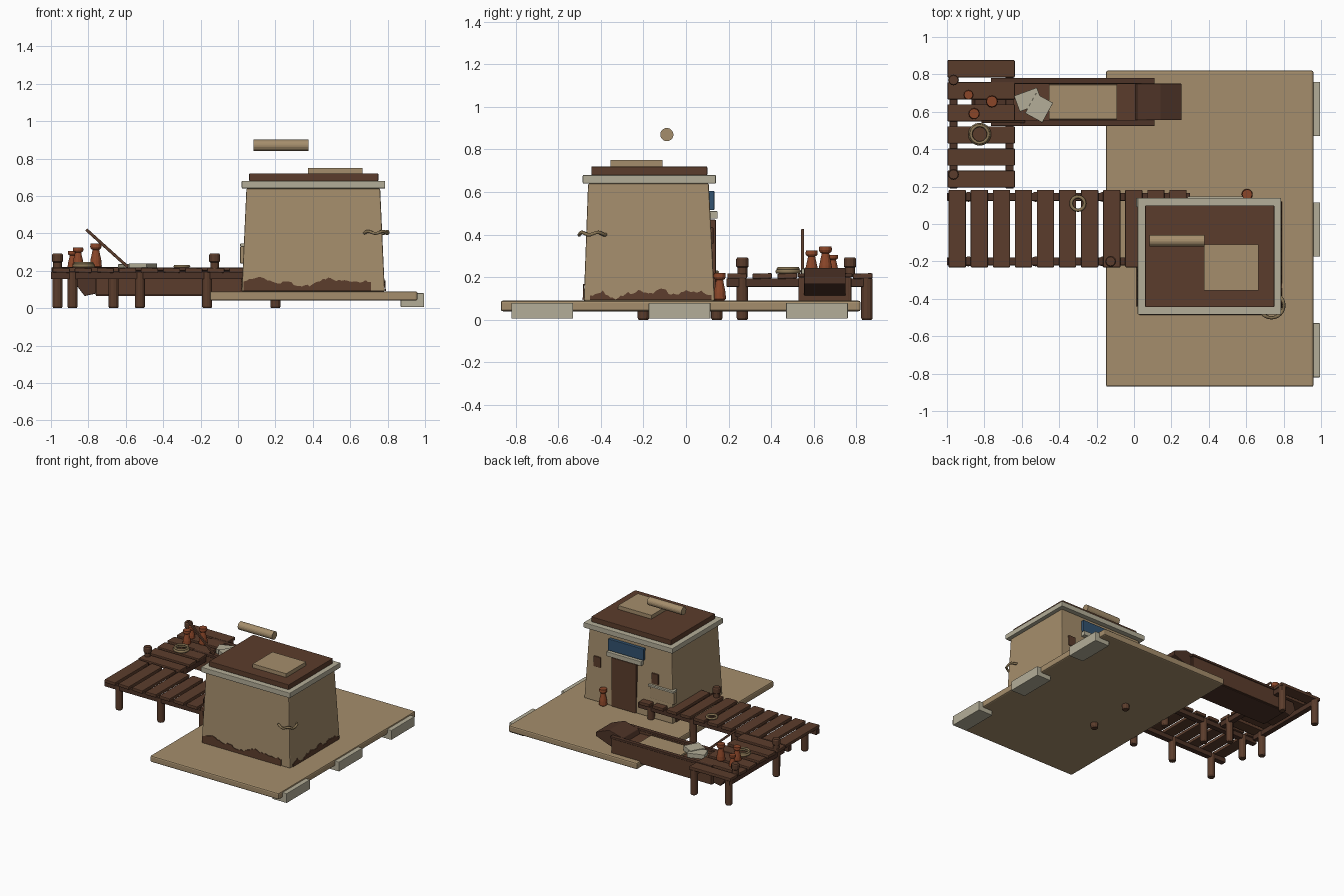
import bpy, bmesh, math, random
from mathutils import Matrix, Vector

if "Cube" in bpy.data.objects:
    bpy.data.objects.remove(bpy.data.objects["Cube"])
random.seed(4)

def mat(name, r, g, b):
    m = bpy.data.materials.new(name)
    m.diffuse_color = (r, g, b, 1)
    m.use_nodes = True
    m.node_tree.nodes["Principled BSDF"].inputs["Base Color"].default_value = m.diffuse_color
    return m

TAN = mat("sand plaster", .376, .27, .15)
STONE = mat("pale stone", .456, .423, .314)
WOOD = mat("brown wood", .105, .046, .025)
DARK = mat("dark wood", .075, .033, .02)
CLAY = mat("clay", .26, .062, .022)
BLUE = mat("faded blue", .032, .085, .16)
ROPE = mat("rope", .25, .18, .09)

def finish(name, bm, m, bevel=0, smooth=False):
    bmesh.ops.recalc_face_normals(bm, faces=bm.faces)
    me = bpy.data.meshes.new(name)
    bm.to_mesh(me)
    bm.free()
    o = bpy.data.objects.new(name, me)
    bpy.context.collection.objects.link(o)
    me.materials.append(m)
    if smooth:
        for p in me.polygons:
            p.use_smooth = True
    if bevel:
        b = o.modifiers.new("bevel", 'BEVEL')
        b.width, b.segments = bevel, 2
    return o

def box(name, x0, x1, y0, y1, z0, z1, m, bevel=.004, rot=None):
    bm = bmesh.new()
    bmesh.ops.create_cube(bm, size=1)
    bmesh.ops.scale(bm, vec=(x1 - x0, y1 - y0, z1 - z0), verts=bm.verts)
    o = finish(name, bm, m, bevel)
    o.location = ((x0 + x1) / 2, (y0 + y1) / 2, (z0 + z1) / 2)
    if rot:
        o.rotation_euler = rot
    return o

def lathe(name, x, y, z, profile, m, n=12):
    # profile of (radius, height) spun round z, capped at both ends
    bm = bmesh.new()
    rings = [[bm.verts.new((x + r * math.cos(2 * math.pi * i / n),
                            y + r * math.sin(2 * math.pi * i / n), z + h)) for i in range(n)]
             for r, h in profile]
    for a, b in zip(rings, rings[1:]):
        for i in range(n):
            bm.faces.new((a[i], a[(i + 1) % n], b[(i + 1) % n], b[i]))
    bm.faces.new(rings[0])
    bm.faces.new(rings[-1])
    return finish(name, bm, m)

def coil(name, x, y, z, R, r, wave=0.0):
    bm = bmesh.new()
    n, k = 32, 6
    v = [[bm.verts.new((x + (R + r * math.cos(b)) * math.cos(a), y + (R + r * math.cos(b)) * math.sin(a),
                        z + r * math.sin(b) + wave * math.sin(5 * a)))
          for b in [2 * math.pi * j / k for j in range(k)]] for a in [2 * math.pi * i / n for i in range(n)]]
    for i in range(n):
        for j in range(k):
            bm.faces.new((v[i][j], v[(i + 1) % n][j], v[(i + 1) % n][(j + 1) % k], v[i][(j + 1) % k]))
    return finish(name, bm, ROPE, smooth=True)

# quay slab and its stone blocks
box("quay_slab", -.15, .96, -.87, .82, .04, .09, TAN, .01)
for y in (-.675, -.03, .615):
    box("quay_block", .87, .995, y - .145, y + .145, .005, .08, STONE, .004)

# tapered house walls
BOT, TOP = (.02, .785, -.48, .135), (.045, .76, -.46, .107)
def lim(z):
    t = (z - .09) / .55
    return [a + (b - a) * t for a, b in zip(BOT, TOP)]
bm = bmesh.new()
rings = []
for z in (.09, .64):
    x0, x1, y0, y1 = lim(z)
    rings.append([bm.verts.new(p) for p in ((x0, y0, z), (x1, y0, z), (x1, y1, z), (x0, y1, z))])
bm.faces.new(rings[0])
bm.faces.new(rings[1])
for i in range(4):
    j = (i + 1) % 4
    bm.faces.new((rings[0][i], rings[0][j], rings[1][j], rings[1][i]))
finish("house_walls", bm, TAN, .006)

# cornice, roof, roof patch and rolled mat
box("cornice", .02, .787, -.485, .14, .64, .68, STONE, .004)
box("roof", .06, .75, -.445, .10, .68, .72, WOOD, .004)
box("roof_patch", .375, .665, -.355, -.11, .72, .75, TAN, .001)
roll = lathe("rolled_mat", 0, 0, 0, [(.031, -.148), (.031, .148)], TAN, 20)
roll.location, roll.rotation_euler = (.23, -.09, .87), (0, math.pi / 2, 0)

# ragged damp stains following the sloped walls
def stain(name, side, u0, u1, heights):
    bm = bmesh.new()
    n, prev = 48, None
    for i in range(n + 1):
        f = i / n
        k = f * (len(heights) - 1)
        a = min(int(k), len(heights) - 2)
        h = heights[a] + (heights[a + 1] - heights[a]) * (k - a) + random.uniform(-.008, .008)
        pair = []
        for z in (.092, .092 + max(h, .003)):
            x0, x1, y0, y1 = lim(z)
            u, e = u0 + (u1 - u0) * f, .003
            p = {"front": (u, y0 - e, z), "right": (x1 + e, u, z), "left": (x0 - e, u, z)}[side]
            pair.append(bm.verts.new(p))
        if prev:
            bm.faces.new((prev[0], pair[0], pair[1], prev[1]))
        prev = pair
    o = finish(name, bm, WOOD)
    s = o.modifiers.new("thickness", 'SOLIDIFY')
    s.thickness, s.offset = .005, 0
stain("front_stain", "front", .03, .71, [.055, .075, .06, .045, .045, .02, .035, .07, .055, .05, .05, .055])
stain("right_stain", "right", -.45, .12, [.02, .04, .005, .03, .045, .035, .05, .02, .045, .04, .03])
stain("left_stain", "left", -.44, .1, [.03, .06, .05, .09, .07, .09, .08])

# doorway, lintel, blue sign panel, windows, side shelf
box("door", .335, .545, .09, .14, .09, .47, WOOD, .003)
box("door_lintel", .285, .585, .09, .148, .475, .51, STONE, .003)
box("blue_panel", .275, .58, .09, .133, .515, .605, BLUE, .003)
for x in (.68, .18):
    box("window", x - .03, x + .03, .09, .128, .355, .435, WOOD, .003)
box("wall_shelf", .012, .23, .09, .14, .33, .345, STONE, .002)
box("shelf_panel", .012, .22, .1, .132, .24, .33, TAN, .002)
coil("corner_rope", .735, -.435, .405, .066, .009, .006)

# main pier: planks, stringers, posts
for i in range(11):
    x = -.945 + i * .118
    box("pier_plank", x - .046, x + .046, -.232, .183, .19, .215, WOOD, .005, (0, random.uniform(-.03, .03), 0))
for y in (-.2, .145):
    box("pier_beam", -1, .3, y - .021, y + .021, .155, .195, DARK)
    for x in (-.885, -.525, -.165, .2):
        lathe("pier_post", x, y, 0, [(.022, 0), (.027, .008), (.027, .19)], WOOD)
# side pier running back
for i in range(6):
    y = .24 + i * .118
    box("side_plank", -.997, -.637, y - .046, y + .046, .193, .218, WOOD, .005, (random.uniform(-.03, .03), 0, 0))
for x in (-.965, -.665):
    box("side_beam", x - .021, x + .021, .19, .87, .155, .195, DARK)
    for y in (.265, .85):
        lathe("side_post", x, y, 0, [(.022, 0), (.027, .008), (.027, .195)], WOOD)
# mooring bollards
for x, y in ((-.125, -.2), (-.965, .265), (-.965, .77)):
    lathe("bollard", x, y, .2, [(.023, 0), (.023, .045), (.029, .05), (.029, .085), (.024, .092)], WOOD)

# flat boat: floor, sides, ends, raked bow and stern
box("boat_floor", -.76, .1, .54, .765, .065, .1, DARK)
for y in (.54, .765):
    box("boat_side", -.76, .1, y - .012, y + .012, .07, .2, WOOD)
    box("boat_rail", -.765, .11, y - .016, y + .016, .2, .218, DARK)
for x in (-.75, .09):
    box("boat_end", x - .012, x + .012, .54, .765, .07, .2, WOOD)
def raked(name, pts):
    bm = bmesh.new()
    sides = [[bm.verts.new((x, y, z)) for x, z in pts] for y in (.555, .75)]
    for s in sides:
        bm.faces.new(s)
    for i in range(len(pts)):
        j = (i + 1) % len(pts)
        bm.faces.new((sides[0][i], sides[0][j], sides[1][j], sides[1][i]))
    finish(name, bm, DARK, .004)
raked("boat_bow", [(0, .16), (.04, .09), (.255, .17), (.255, .2), (.14, .245), (.02, .215)])
raked("boat_stern", [(-.68, .185), (-.75, .08), (-.82, .065), (-.87, .13), (-.85, .185)])
box("boat_cargo", -.455, -.09, .56, .745, .1, .195, TAN, .003)
box("boat_deck", -.74, .08, .55, .755, .12, .18, WOOD, .002)
# stone slabs on the boat, and the leaning oar
box("loose_slab", -.63, -.5, .62, .71, .2, .235, STONE, .002, (0, 0, .35))
box("loose_slab", -.56, -.455, .56, .68, .2, .24, STONE, .002, (0, 0, -.5))
box("oar", -.85, -.55, .54, .555, .312, .328, WOOD, .002, (0, math.radians(42), 0))

# clay jars
JAR = [(.7, 0), (1, .06), (.92, .3), (.6, .68), (.55, .74), (.85, .8), (.95, .86), (.9, 1)]
for x, y, z, r, h in ((-.885, .69, .215, .026, .09), (-.76, .655, .215, .032, .13),
                      (-.855, .59, .215, .03, .11), (.605, .158, .09, .03, .13)):
    lathe("clay_jar", x, y, z, [(a * r, b * h) for a, b in JAR], CLAY)

# coiled ropes on the piers
coil("rope_coil", -.3, .11, .224, .036, .009)
coil("rope_coil", -.825, .48, .227, .05, .011)
coil("rope_coil_top", -.825, .48, .24, .046, .008)
